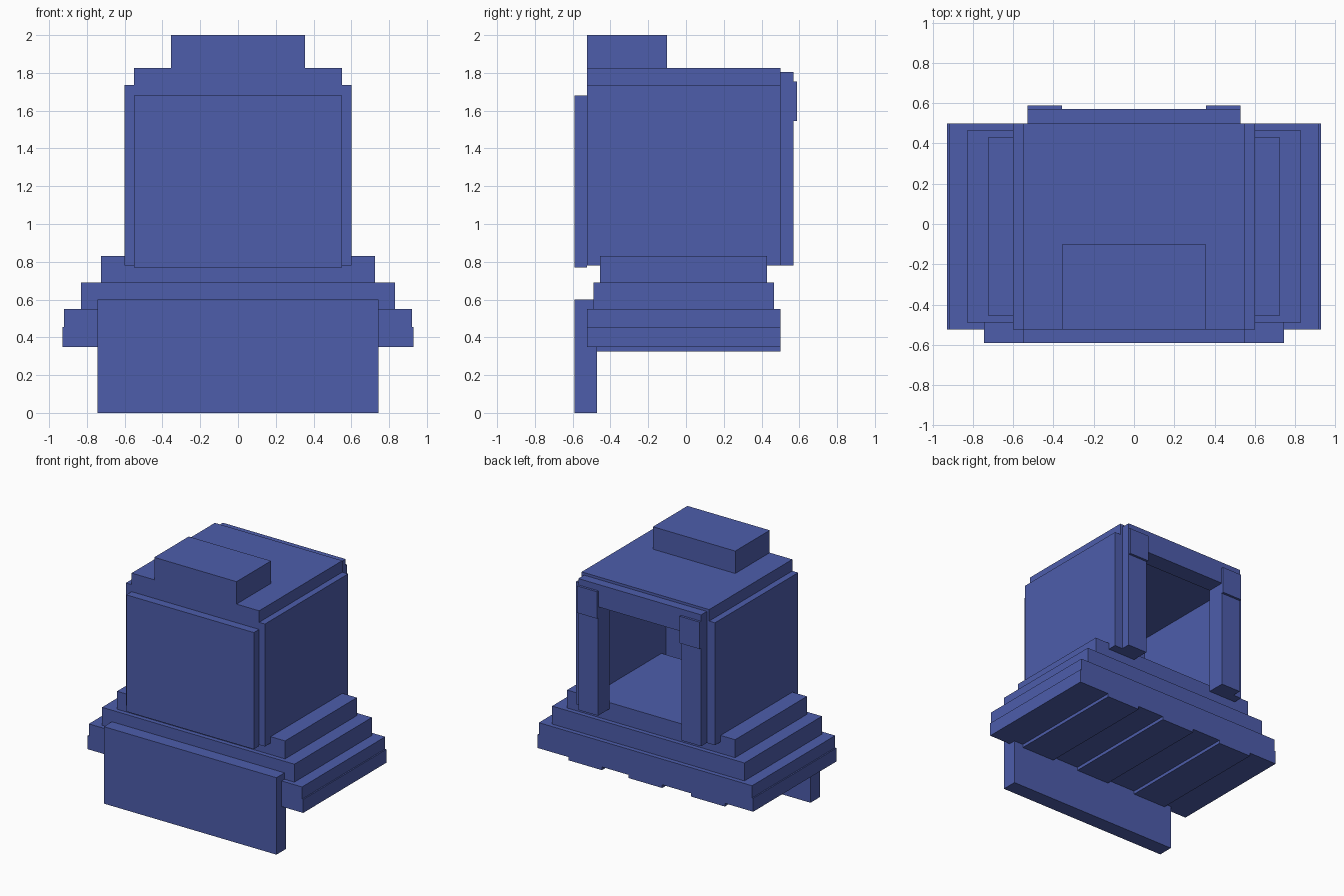
import bpy
import bmesh
from mathutils import Vector

old = bpy.data.objects.get("Cube")
if old:
    bpy.data.objects.remove(old, do_unlink=True)

# Single flat colour
blue = bpy.data.materials.new("slate_blue")
blue.use_nodes = True
colour = (0.075, 0.11, 0.41, 1)
blue.diffuse_color = colour
blue.node_tree.nodes["Principled BSDF"].inputs["Base Color"].default_value = colour


def box(name, x, y, z):
    """Box spanning the given (min, max) ranges."""
    bm = bmesh.new()
    bmesh.ops.create_cube(bm, size=1)
    low, high = Vector((x[0], y[0], z[0])), Vector((x[1], y[1], z[1]))
    for v in bm.verts:
        v.co = (low + high) / 2 + v.co * (high - low)
    mesh = bpy.data.meshes.new(name)
    bm.to_mesh(mesh)
    bm.free()
    mesh.materials.append(blue)
    obj = bpy.data.objects.new(name, mesh)
    bpy.context.collection.objects.link(obj)
    return obj


def wide(name, half, y, z):
    """Box centred across the model."""
    return box(name, (-half, half), y, z)


def pair(name, x, y, z):
    """Matching boxes on the left and right."""
    box("left_" + name, x, y, z)
    box("right_" + name, (-x[1], -x[0]), y, z)


DEPTH = (-0.525, 0.5)

# Stepped base
wide("base_slab", 0.93, DEPTH, (0.35, 0.455))
wide("base_upper_slab", 0.92, DEPTH, (0.455, 0.55))
wide("middle_step", 0.83, (-0.49, 0.465), (0.55, 0.69))
wide("top_step", 0.725, (-0.455, 0.43), (0.69, 0.83))

# Runners under the base
for i, centre in enumerate((-0.54, 0, 0.52)):
    box(f"runner_{i + 1}", (centre - 0.145, centre + 0.145), DEPTH, (0.325, 0.35))

# Front board hanging down to the ground
wide("front_board", 0.745, (-0.59, -0.47), (0, 0.6))

# Hollow chamber
pair("side_wall", (0.55, 0.6), DEPTH, (0.78, 1.735))
pair("wall_lining", (0.53, 0.55), DEPTH, (0.78, 1.72))
wide("front_wall", 0.53, (-0.525, -0.51), (0.78, 1.72))
wide("front_panel", 0.55, (-0.59, -0.525), (0.77, 1.68))
wide("roof", 0.55, DEPTH, (1.7, 1.825))
wide("roof_block", 0.355, (-0.525, -0.1), (1.825, 2))

# Rear doorway
pair("door_post", (0.36, 0.53), (0.43, 0.57), (0.78, 1.64))
wide("door_lintel", 0.53, (0.43, 0.57), (1.63, 1.805))
pair("post_cap", (0.357, 0.528), (0.56, 0.588), (1.545, 1.755))
